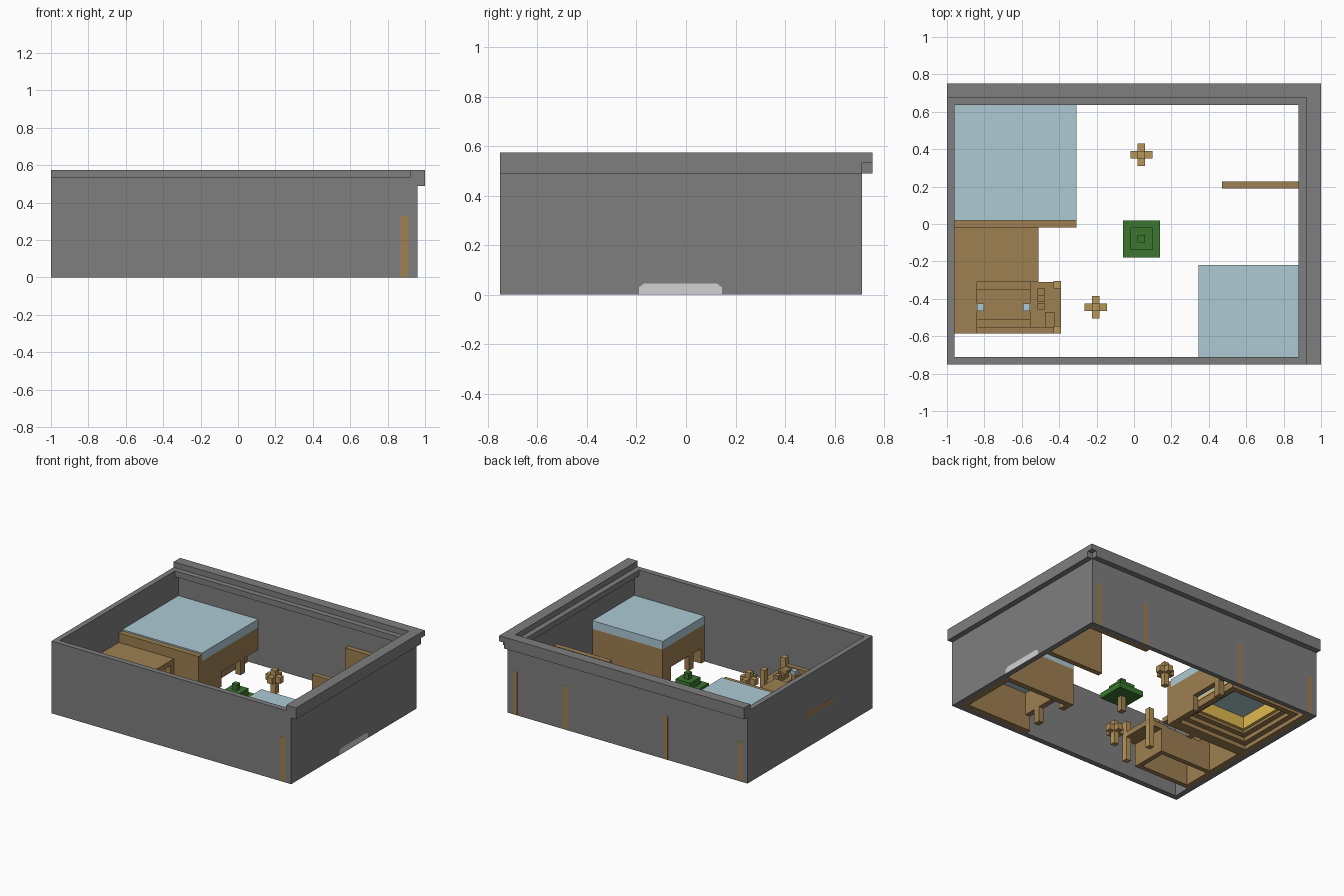
import bpy

# Remove the default object only
default_object = bpy.data.objects.get("Cube")
if default_object:
    bpy.data.objects.remove(default_object, do_unlink=True)


def make_material(name, red, green, blue):
    material = bpy.data.materials.new(name)
    material.use_nodes = True
    colour = (red, green, blue, 1.0)
    material.diffuse_color = colour
    material.node_tree.nodes["Principled BSDF"].inputs["Base Color"].default_value = colour
    return material


grey = make_material("stone_grey", .21, .21, .21)
pale = make_material("pale_grey", .64, .64, .64)
wood = make_material("brown_wood", .34, .215, .083)
light_wood = make_material("light_wood", .47, .3, .1)
linen = make_material("pale_blue_linen", .42, .59, .66)
leaf = make_material("leaf_green", .045, .18, .03)
gold = make_material("gold_yellow", .74, .49, .08)


def box(name, material, x_range, y_range, z_range):
    """Box spanning three ranges."""
    spans = (x_range, y_range, z_range)
    corners = [(x, y, z) for x in spans[0] for y in spans[1] for z in spans[2]]
    faces = [(0, 1, 3, 2), (4, 6, 7, 5), (0, 4, 5, 1),
             (2, 3, 7, 6), (0, 2, 6, 4), (1, 5, 7, 3)]
    mesh = bpy.data.meshes.new(name)
    mesh.from_pydata(corners, [], faces)
    mesh.materials.append(material)
    part = bpy.data.objects.new(name, mesh)
    bpy.context.scene.collection.objects.link(part)
    return part


def block(name, material, centre, half_x, half_y, z_range):
    """Box around a centre point."""
    x, y = centre
    return box(name, material, (x - half_x, x + half_x), (y - half_y, y + half_y), z_range)


def ring(name, material, x_range, y_range, z_range, width):
    """Rectangular frame made of four rails."""
    (left, right), (front, back) = x_range, y_range
    box(name + "_front", material, x_range, (front, front + width), z_range)
    box(name + "_back", material, x_range, (back - width, back), z_range)
    inner = (front + width, back - width)
    box(name + "_west", material, (left, left + width), inner, z_range)
    box(name + "_east", material, (right - width, right), inner, z_range)


# Room walls
wall_top = .533
box("front_wall", grey, (-1, .96), (-.75, -.71), (0, wall_top))
box("west_wall", grey, (-1, -.96), (-.71, .675), (0, wall_top))
box("east_wall", grey, (.92, .96), (-.71, .675), (0, wall_top))
box("back_wall", grey, (-1, .96), (.675, .71), (0, wall_top))

# Rims outside and ledges inside, with a small notch at the shared corner
rim = (.49, .574)
box("east_rim", grey, (.92, 1), (-.75, .71), rim)
box("back_rim", grey, (-1, .96), (.677, .752), rim)
box("corner_rim", grey, (.96, 1), (.71, .752), (wall_top, rim[1]))
box("east_ledge", grey, (.88, .92), (-.71, .675), (rim[0], wall_top))
box("back_ledge", grey, (-.96, .88), (.636, .675), (rim[0], wall_top))


def bunk(name, x_range, y_range, open_side, height):
    """Hollow bunk with solid ends, one open side on legs and a mattress."""
    left, right = x_range
    front, back = y_range
    thick = .04
    bed_base = height - .06
    box(name + "_mattress", linen, x_range, y_range, (bed_base, height))
    box(name + "_front_panel", wood, x_range, (front, front + thick), (0, bed_base))
    box(name + "_back_panel", wood, x_range, (back - thick, back), (.13, bed_base))
    closed = (left, left + thick) if open_side == "east" else (right - thick, right)
    opened = (right - thick, right) if open_side == "east" else (left, left + thick)
    box(name + "_closed_side", wood, closed, y_range, (0, bed_base))
    box(name + "_open_side", wood, opened, y_range, (.11, bed_base))


# Back bunk: panel, leg, headboard and the stepped well underneath
bunk("back_bunk", (-.96, -.308), (.02, .675), "east", .335)
box("back_bunk_headboard", wood, (-.96, -.308), (-.02, .02), (0, .325))
box("back_bunk_side_panel", wood, (-.348, -.308), (.02, .25), (0, .11))
box("back_bunk_leg", wood, (-.348, -.308), (.47, .52), (0, .11))
ring("outer_step", wood, (-.92, -.35), (.06, .61), (.03, .08), .04)
ring("inner_step", wood, (-.88, -.39), (.1, .57), (.06, .12), .04)
ring("gold_well", gold, (-.84, -.43), (.14, .53), (.08, .17), .02)
box("well_ceiling", linen, (-.84, -.43), (.14, .53), (.17, .19))

# Front bunk, with its solid panel toward the room
bunk("front_bunk", (.345, .92), (-.71, -.22), "west", .335)
box("front_bunk_room_panel", wood, (.345, .92), (-.26, -.22), (0, .275))
box("front_bunk_side_panel", wood, (.345, .385), (-.32, -.26), (0, .11))
box("front_bunk_leg", wood, (.345, .385), (-.58, -.53), (0, .11))

# Partition and the board under the back ledge
box("partition", wood, (.47, .92), (.19, .228), (0, .32))
box("back_board", wood, (.43, .92), (.637, .675), (0, .335))

# Timber ends showing flush in the outer faces
for x, top in ((.90, .32), (.49, .32), (-.33, .32), (-.94, .29)):
    block("back_timber", wood, (x, .7075), .018, .003, (0, top))
block("front_timber", wood, (.89, -.7475), .022, .003, (0, .33))
box("west_timber", wood, (-1.0005, -.998), (-.3, .02), (.22, .255))

# Chamfered pale plate at the foot of the east wall
profile = [(-.19, 0), (.145, 0), (.145, .03), (.125, .045), (-.17, .045), (-.19, .03)]
plate_mesh = bpy.data.meshes.new("pale_plate")
plate_mesh.from_pydata([(.961, y, z) for y, z in profile], [], [range(len(profile))])
plate_mesh.materials.append(pale)
plate = bpy.data.objects.new("pale_plate", plate_mesh)
bpy.context.scene.collection.objects.link(plate)

# Side desk
box("desk_top", wood, (-.96, -.51), (-.31, -.02), (.22, .255))
box("desk_west_panel", wood, (-.96, -.92), (-.31, -.02), (0, .22))
box("desk_leg", wood, (-.55, -.51), (-.06, -.02), (0, .22))

# Workbench on a hollow base, with raised ends, rails and seat
ring("bench_base", wood, (-.96, -.5), (-.585, -.31), (0, .17), .035)
box("bench_west_end", wood, (-.96, -.84), (-.585, -.31), (.17, .25))
box("bench_east_end", wood, (-.555, -.39), (-.55, -.31), (.17, .21))
box("bench_front_rail", wood, (-.84, -.39), (-.585, -.55), (.17, .24))
box("bench_middle_rail", wood, (-.84, -.555), (-.55, -.51), (.16, .2))
box("bench_back_rail", wood, (-.84, -.555), (-.35, -.31), (.16, .2))
box("bench_seat", wood, (-.84, -.555), (-.51, -.35), (.14, .17))
for y in (-.565, -.325):
    block("bench_post", light_wood, (-.41, y), .02, .02, (0, .295))
for y, top in ((-.363, .26), (-.4, .235), (-.44, .25)):
    block("bench_peg", wood, (-.495, y), .02, .018, (.21, top))
block("bench_corner_block", wood, (-.45, -.51), .025, .04, (.21, .23))

# Blue lamps on stems
for x in (-.82, -.575):
    block("lamp_stem", wood, (x, -.445), .014, .014, (.16, .26))
    block("lamp", linen, (x, -.445), .019, .019, (.26, .285))

# Cross-shaped wooden stands
for centre in ((.04, .37), (-.205, -.445)):
    block("stand_stem", light_wood, centre, .02, .02, (0, .175))
    block("stand_arm_long", light_wood, centre, .06, .02, (.09, .135))
    block("stand_arm_deep", light_wood, centre, .02, .06, (.09, .135))

# Stepped tree
tree = (.04, -.08)
block("tree_trunk", wood, tree, .02, .02, (0, .11))
for half, bottom, top in ((.1, .11, .15), (.06, .15, .2), (.02, .2, .245)):
    block("tree_tier", leaf, tree, half, half, (bottom, top))
